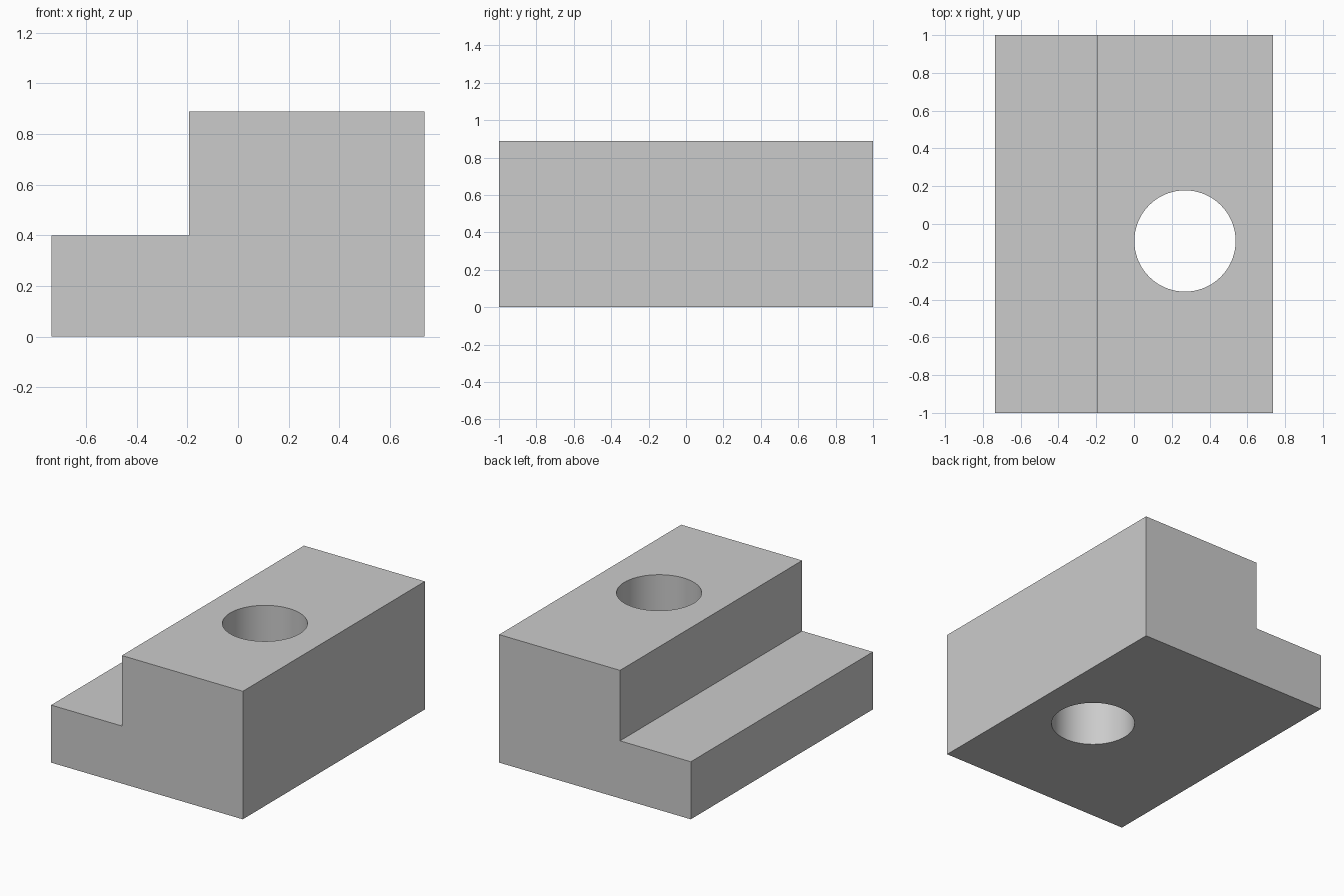
import bpy, bmesh, math

if "Cube" in bpy.data.objects:
    bpy.data.objects.remove(bpy.data.objects["Cube"])

# Stepped block: L-shaped profile in x/z, extruded along y
profile = [(-0.737, 0), (0.737, 0), (0.737, 0.89), (-0.193, 0.89), (-0.193, 0.40), (-0.737, 0.40)]
bm = bmesh.new()
face = bm.faces.new([bm.verts.new((x, -1, z)) for x, z in profile])
ext = bmesh.ops.extrude_face_region(bm, geom=[face])
bmesh.ops.translate(bm, vec=(0, 2, 0),
                    verts=[v for v in ext["geom"] if isinstance(v, bmesh.types.BMVert)])
bmesh.ops.recalc_face_normals(bm, faces=bm.faces)
mesh = bpy.data.meshes.new("stepped_block")
bm.to_mesh(mesh)
bm.free()
block = bpy.data.objects.new("stepped_block", mesh)
bpy.context.collection.objects.link(block)

# Round through-hole in the tall part
bpy.ops.mesh.primitive_cylinder_add(vertices=96, radius=0.268, depth=2, location=(0.27, -0.09, 0.45))
cutter = bpy.context.object
cutter.name = "hole_cutter"
cutter.hide_render = True

hole = block.modifiers.new("hole", 'BOOLEAN')
hole.operation = 'DIFFERENCE'
hole.solver = 'EXACT'
hole.object = cutter

bpy.ops.object.select_all(action='DESELECT')
block.select_set(True)
bpy.context.view_layer.objects.active = block
bpy.ops.object.modifier_apply(modifier=hole.name)
bpy.data.objects.remove(cutter, do_unlink=True)

# Smooth hole wall, crisp block edges
bpy.ops.object.shade_smooth_by_angle(angle=math.radians(30))
